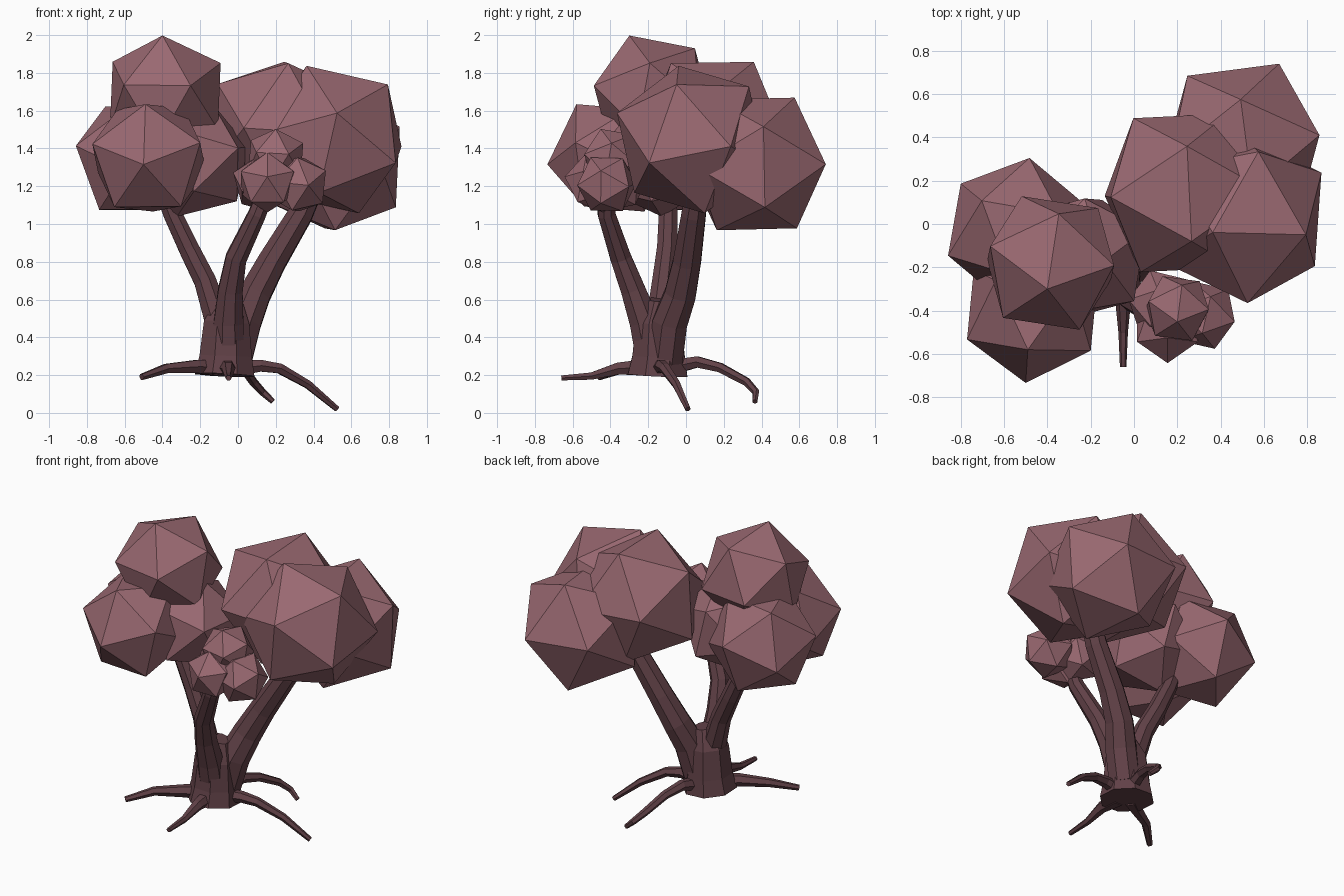
import bpy, bmesh, math
from mathutils import Vector, Matrix

if "Cube" in bpy.data.objects:
    bpy.data.objects.remove(bpy.data.objects["Cube"])


def material(name, rgb):
    m = bpy.data.materials.new(name)
    m.diffuse_color = (*rgb, 1)
    m.use_nodes = True
    m.node_tree.nodes["Principled BSDF"].inputs["Base Color"].default_value = m.diffuse_color
    return m


LEAF = material("dusty rose leaves", (0.32, 0.14, 0.165))
BARK = material("dark plum bark", (0.12, 0.053, 0.063))


def finish(bm, name, mat):
    bmesh.ops.recalc_face_normals(bm, faces=bm.faces)
    me = bpy.data.meshes.new(name)
    bm.to_mesh(me)
    bm.free()
    me.materials.append(mat)
    ob = bpy.data.objects.new(name, me)
    bpy.context.collection.objects.link(ob)


def blob(name, centre, radius, corner, neighbour):
    """Icosahedron turned so two adjacent corners point the given ways."""
    z = Vector(corner).normalized()
    n = Vector(neighbour)
    x = (n - z * n.dot(z)).normalized()
    rot = Matrix((x, z.cross(x), z)).transposed().to_4x4()
    bm = bmesh.new()
    bmesh.ops.create_icosphere(bm, subdivisions=1, radius=radius,
                               matrix=Matrix.Translation(centre) @ rot)
    finish(bm, name, LEAF)


def tube(name, path, sides=8):
    """Faceted limb through points (x, y, z, radius)."""
    pts = [Vector(p[:3]) for p in path]
    bm = bmesh.new()
    rings = []
    side = None
    for i, p in enumerate(pts):
        t = (pts[min(i + 1, len(pts) - 1)] - pts[max(i - 1, 0)]).normalized()
        if side is None:
            side = Vector((1, 0, 0)) if abs(t.z) > 0.6 else Vector((0, 0, 1))
        side = (side - t * side.dot(t)).normalized()
        up = t.cross(side)
        angles = [2 * math.pi * (k + 0.5) / sides for k in range(sides)]
        rings.append([bm.verts.new(p + (side * math.cos(a) + up * math.sin(a)) * path[i][3])
                      for a in angles])
    for a, b in zip(rings, rings[1:]):
        for k in range(sides):
            j = (k + 1) % sides
            bm.faces.new((a[k], a[j], b[j], b[k]))
    bm.faces.new(rings[0])
    bm.faces.new(rings[-1])
    finish(bm, name, BARK)


# Large foliage clumps
blob("foliage_left_top", (-.385, -.18, 1.68), .34, (-.015, -.12, .318), (.295, -.01, .17))
blob("foliage_left_front", (-.47, -.40, 1.35), .337, (-.03, -.334, -.035), (-.02, -.18, .285))
blob("foliage_left_back", (-.54, -.03, 1.35), .345, (-.324, -.118, .065), (-.26, .205, -.065))
blob("foliage_left_inner", (-.23, -.15, 1.34), .315, (.09, -.02, .29), (.24, -.22, .04))
blob("foliage_right_inner", (.233, .144, 1.50), .418, (.012, .216, .36), (-.341, -.024, .235))
blob("foliage_right_front", (.502, .03, 1.447), .42, (.293, -.08, .293), (.038, -.39, .153))
blob("foliage_right_back", (.503, .369, 1.318), .407, (.352, .041, .197), (-.008, .206, .352))

# Small clump cluster on the front branch
blob("small_foliage_top", (.20, -.39, 1.35), .165, (0, -.06, .15), (.13, 0, .06))
blob("small_foliage_front", (.155, -.48, 1.22), .165, (0, -.16, .03), (0, -.05, .15))
blob("small_foliage_right", (.32, -.42, 1.21), .165, (.14, -.03, .07), (.06, -.15, 0))
blob("small_foliage_back", (.13, -.37, 1.22), .165, (-.15, .02, .05), (-.06, -.1, .12))

# Trunk and three branches
tube("trunk", [(-.07, -.15, .2, .17), (-.065, -.145, .3, .15), (-.06, -.145, .48, .13),
               (-.04, -.14, .6, .07)])
tube("branch_right", [(-.02, -.11, .28, .10), (.03, -.085, .48, .10), (.09, -.03, .63, .09),
                      (.18, .005, .8, .08), (.33, .04, 1.05, .07), (.42, .07, 1.25, .06)])
tube("branch_front", [(-.05, -.18, .28, .09), (-.05, -.22, .48, .085), (-.04, -.28, .65, .07),
                      (-.01, -.345, .82, .06), (.10, -.42, 1.05, .05), (.16, -.43, 1.2, .045)])
tube("branch_left", [(-.08, -.14, .28, .09), (-.11, -.14, .5, .075), (-.175, -.12, .7, .063),
                     (-.26, -.10, .87, .058), (-.345, -.095, 1.05, .053), (-.42, -.1, 1.25, .05)])

# Roots
tube("root_left", [(-.12, -.18, .24, .05), (-.22, -.25, .245, .04), (-.38, -.34, .235, .028),
                   (-.51, -.46, .19, .018)], 6)
tube("root_front", [(-.06, -.22, .24, .05), (-.05, -.36, .235, .036), (-.05, -.5, .195, .022),
                    (-.05, -.66, .185, .015)], 6)
tube("root_right", [(.0, -.14, .235, .045), (.12, -.13, .25, .036), (.22, -.11, .235, .03),
                    (.37, -.05, .15, .024), (.525, .01, .02, .016)], 6)
tube("root_back", [(-.04, -.08, .24, .045), (-.01, .06, .27, .034), (.03, .18, .24, .028),
                   (.08, .32, .165, .024), (.13, .37, .11, .02), (.185, .365, .06, .015)], 6)
